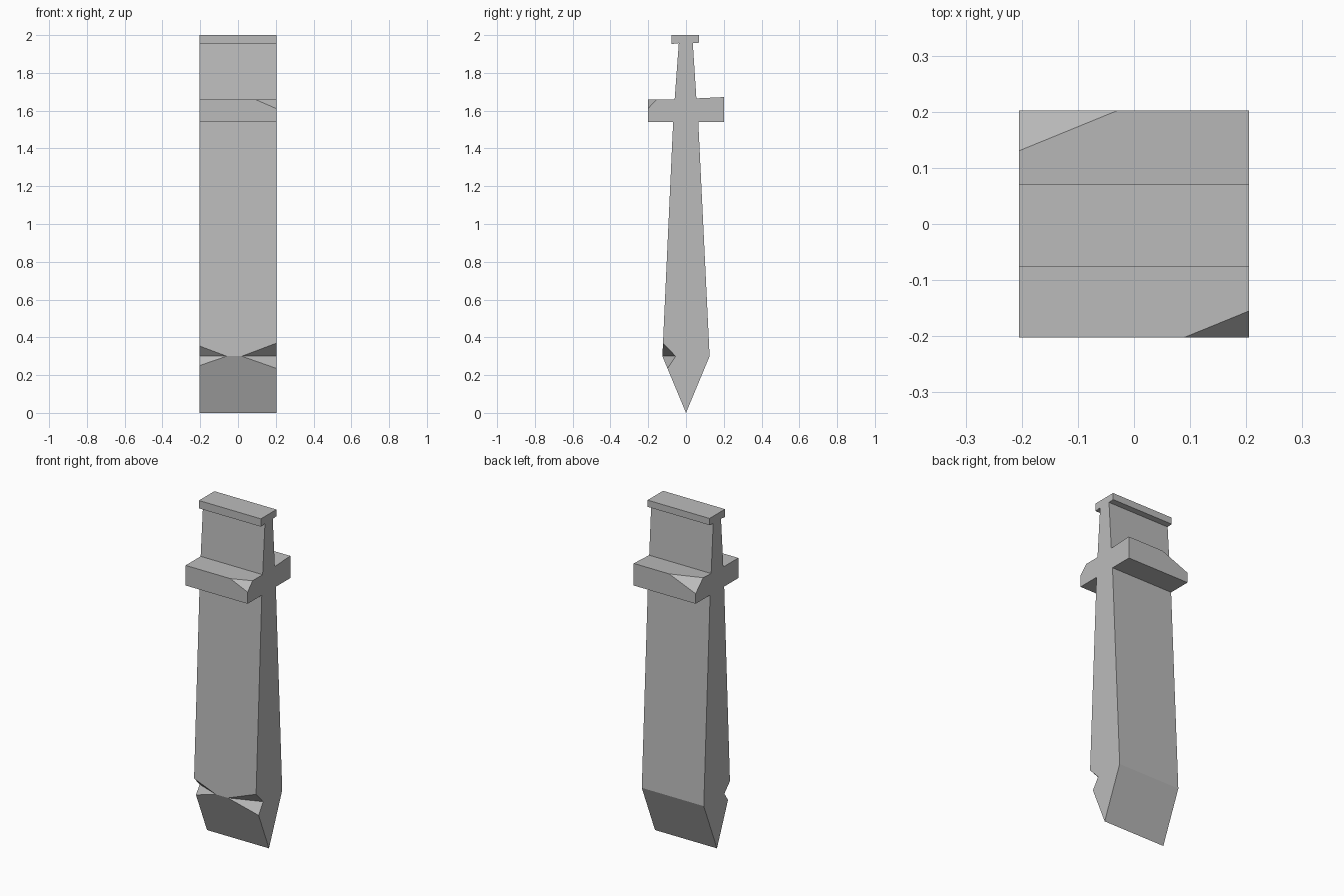
import bpy, bmesh
from mathutils import Vector

cube = bpy.data.objects.get("Cube")
if cube:
    bpy.data.objects.remove(cube, do_unlink=True)

steel = bpy.data.materials.new("plain grey")
steel.use_nodes = True
GREY = (0.5, 0.5, 0.5, 1)
steel.diffuse_color = GREY
steel.node_tree.nodes["Principled BSDF"].inputs["Base Color"].default_value = GREY

HALF = 0.205  # half the thickness of the slab


def make_object(name, bm):
    bmesh.ops.recalc_face_normals(bm, faces=bm.faces)
    mesh = bpy.data.meshes.new(name)
    bm.to_mesh(mesh)
    bm.free()
    mesh.materials.append(steel)
    obj = bpy.data.objects.new(name, mesh)
    bpy.context.collection.objects.link(obj)
    return obj


def hull_cutter(name, points):
    bm = bmesh.new()
    for p in points:
        bm.verts.new(p)
    bmesh.ops.convex_hull(bm, input=bm.verts)
    obj = make_object(name, bm)
    obj.hide_render = True
    return obj


# Sword outline (y, z): tip, back shoulder, guard, grip, pommel, then down the front
outline = [(0, 0), (0.125, 0.3), (0.065, 1.54), (0.202, 1.54), (0.202, 1.672),
           (0.055, 1.665), (0.036, 1.957), (0.07, 1.96), (0.07, 2), (-0.076, 2),
           (-0.076, 1.953), (-0.038, 1.957), (-0.06, 1.66), (-0.202, 1.66),
           (-0.202, 1.54), (-0.068, 1.54), (-0.125, 0.3)]
bm = bmesh.new()
face = bm.faces.new([bm.verts.new((-HALF, y, z)) for y, z in outline])
side = bmesh.ops.extrude_face_region(bm, geom=[face])
bmesh.ops.translate(bm, vec=(2 * HALF, 0, 0),
                    verts=[v for v in side["geom"] if isinstance(v, bmesh.types.BMVert)])
sword = make_object("sword", bm)

# Chipped guard corners: front left and back right
cutters = [
    hull_cutter("front_guard_chip", [(0.09, -0.202, 1.66), (HALF, -0.155, 1.66),
                                     (HALF, -0.202, 1.61), (0.26, -0.25, 1.72)]),
    hull_cutter("back_guard_chip", [(-0.03, 0.202, 1.672), (-HALF, 0.13, 1.669),
                                    (-HALF, 0.202, 1.6), (-0.26, 0.25, 1.73)]),
]

# Notches in the front shoulder: side, ridge x, top z, bottom z, inner y
for name, s, ridge, top, low, inner in (("left_notch", 1, 0.02, 0.37, 0.235, -0.055),
                                        ("right_notch", -1, -0.06, 0.355, 0.25, -0.07)):
    cutters.append(hull_cutter(name, [
        (s * HALF, -0.122, top), (s * HALF, inner, 0.3), (s * HALF, -0.125 * low / 0.3, low),
        (ridge, -0.125, 0.3), (s * 0.3, -0.3, 0.3)]))

# Cut, then bake the result and drop the cutters
for c in cutters:
    mod = sword.modifiers.new(c.name, 'BOOLEAN')
    mod.operation = 'DIFFERENCE'
    mod.solver = 'EXACT'
    mod.object = c
bpy.context.view_layer.update()
graph = bpy.context.evaluated_depsgraph_get()
baked = bpy.data.meshes.new_from_object(sword.evaluated_get(graph))
sword.modifiers.clear()
sword.data = baked
for c in cutters:
    bpy.data.objects.remove(c, do_unlink=True)
